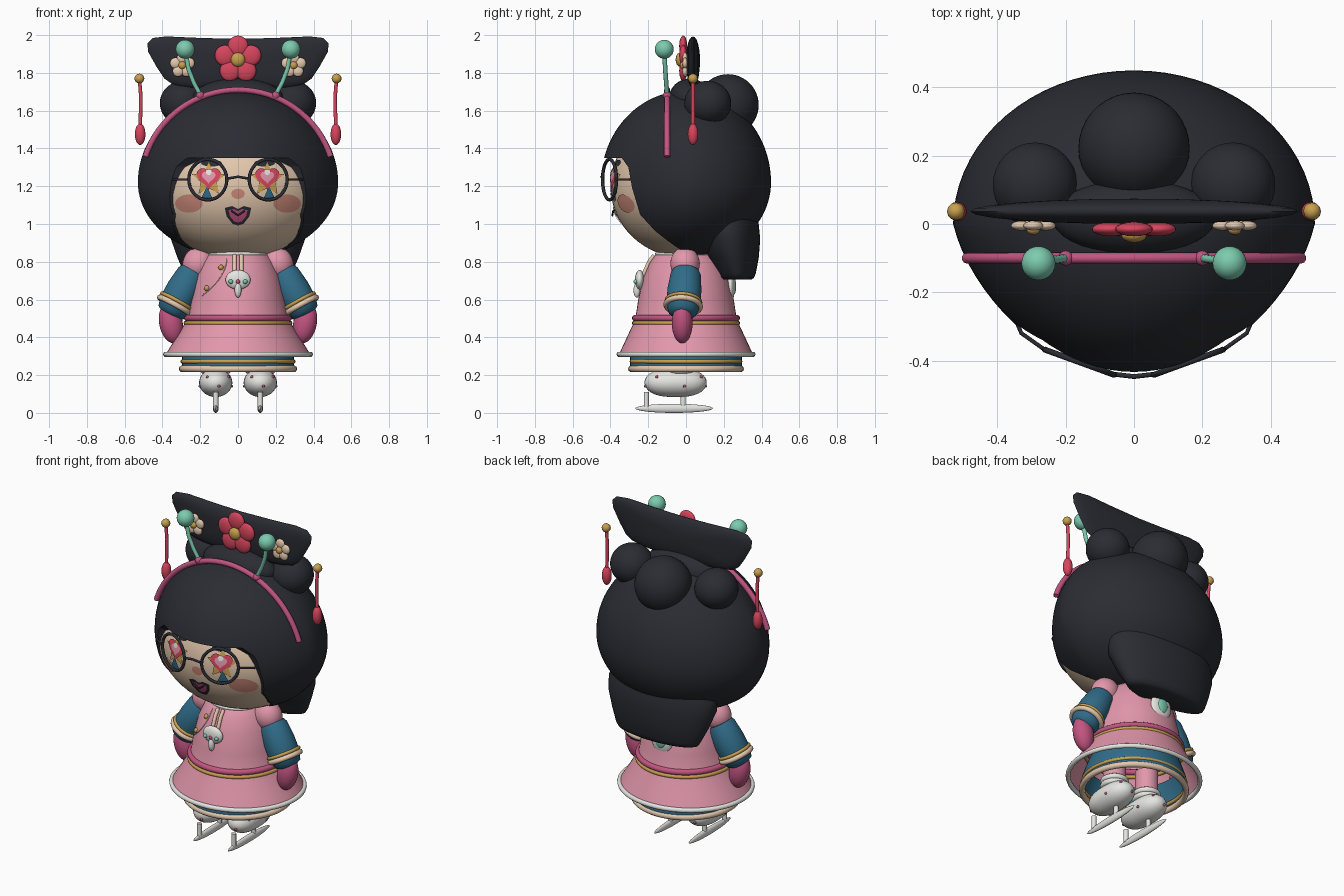
import bpy, bmesh
from math import sin, cos, pi, sqrt, radians, copysign
from mathutils import Vector

if "Cube" in bpy.data.objects:
    bpy.data.objects.remove(bpy.data.objects["Cube"])


def material(name, *rgb):
    m = bpy.data.materials.new(name)
    m.use_nodes = True
    m.diffuse_color = (*rgb, 1)
    m.node_tree.nodes["Principled BSDF"].inputs["Base Color"].default_value = (*rgb, 1)
    return m


black = material("hair black", .024, .025, .033)
skin = material("skin cream", .78, .58, .42)
pink = material("dress pink", .76, .31, .41)
rose = material("deep rose", .54, .09, .22)
blue = material("teal blue", .03, .15, .25)
gold = material("gold", .58, .35, .08)
white = material("white", .78, .78, .75)
mint = material("mint", .2, .6, .43)
red = material("red", .68, .06, .11)
blush = material("blush", .6, .25, .19)


def finish(obj, mat, angle=45):
    obj.data.materials.clear()
    obj.data.materials.append(mat)
    bpy.ops.object.select_all(action='DESELECT')
    obj.select_set(True)
    bpy.context.view_layer.objects.active = obj
    if obj.type == 'CURVE':
        bpy.ops.object.convert(target='MESH')
        obj = bpy.context.object
    bpy.ops.object.shade_smooth_by_angle(angle=radians(angle))
    return obj


def from_bmesh(name, bm, mat):
    mesh = bpy.data.meshes.new(name)
    bm.to_mesh(mesh)
    bm.free()
    obj = bpy.data.objects.new(name, mesh)
    bpy.context.collection.objects.link(obj)
    return finish(obj, mat)


def ball(name, loc, size, mat, seg=24, tilt=0):
    bm = bmesh.new()
    bmesh.ops.create_uvsphere(bm, u_segments=seg, v_segments=seg * 2 // 3, radius=1)
    size = size if isinstance(size, tuple) else (size,) * 3
    for v in bm.verts:
        v.co = Vector([a * b for a, b in zip(v.co, size)])
    obj = from_bmesh(name, bm, mat)
    obj.location = loc
    obj.rotation_euler.y = tilt
    return obj


def ring(name, loc, radius, thick, mat, axis=(0, 0, 1)):
    bpy.ops.mesh.primitive_torus_add(major_radius=radius, minor_radius=thick,
                                     major_segments=48, minor_segments=10, location=loc)
    obj = bpy.context.object
    obj.name = name
    obj.rotation_euler = Vector(axis).to_track_quat('Z', 'Y').to_euler()
    return finish(obj, mat)


def tube(name, pts, radius, mat):
    curve = bpy.data.curves.new(name, 'CURVE')
    curve.dimensions = '3D'
    curve.bevel_depth = radius
    curve.bevel_resolution = 3
    curve.use_fill_caps = True
    line = curve.splines.new('POLY')
    line.points.add(len(pts) - 1)
    for p, co in zip(line.points, pts):
        p.co = (*co, 1)
    obj = bpy.data.objects.new(name, curve)
    bpy.context.collection.objects.link(obj)
    return finish(obj, mat)


def loft(name, rings, mat, cap=True):
    bm = bmesh.new()
    rows = [[bm.verts.new(p) for p in r] for r in rings]
    n = len(rows[0])
    for a, b in zip(rows, rows[1:]):
        for i in range(n):
            bm.faces.new((a[i], a[(i + 1) % n], b[(i + 1) % n], b[i]))
    if cap:
        bm.faces.new(rows[0])
        bm.faces.new(rows[-1])
    bmesh.ops.recalc_face_normals(bm, faces=bm.faces)
    return from_bmesh(name, bm, mat)


def oval(rx, ry, cx=0, cy=0, n=48):
    return [(cx + rx * cos(2 * pi * i / n), cy + ry * sin(2 * pi * i / n)) for i in range(n)]


def lathe(name, profile, mat, x=0, y=0, cap=False):
    return loft(name, [[(*p, z) for p in oval(r, r, x, y)] for z, r in profile], mat, cap)


# Head, and the hair: flatter below, narrowed to the front, cut open for the face
HEAD = (.48, .40, .38)
HZ = 1.2
ball("head", (0, 0, HZ), HEAD, skin, 48)
hair = ball("hair", (0, 0, 1.22), (.53, .45, .485), black, 72)
for v in hair.data.vertices:
    v.co.z *= .83 if v.co.z < 0 else 1
    v.co.x *= 1 - .2 * max(0, -v.co.y / .45)
opening = [(-.7, 1.35), (-.34, 1.35), (-.305, 1.3), (-.285, 1.19), (-.243, 1.05),
           (-.164, .963), (-.095, .91), (.06, .8), (-.7, .8)]
cutter = loft("face_cutter", [[(x, y, z) for y, z in opening] for x in (-1, 1)], black)
cutter.hide_render = True
cut = hair.modifiers.new("face opening", 'BOOLEAN')
cut.object = cutter
cut.operation = 'DIFFERENCE'
cut.solver = 'EXACT'
bpy.context.view_layer.objects.active = hair
bpy.ops.object.modifier_apply(modifier=cut.name)
bpy.data.objects.remove(cutter)
finish(hair, black, 40)

rows = [(1.08, .31, .23, .13), (1.0, .355, .225, .16), (.92, .355, .23, .163),
        (.82, .32, .25, .135), (.74, .285, .27, .1), (.715, .27, .27, .09), (.705, .24, .27, .075)]
loft("back_hair", [[(*p, z) for p in oval(rx, ry, 0, cy)] for z, rx, cy, ry in rows], black)
ball("back_bun", (0, .222, 1.63), .163, black, 36)
ball("crown_bun", (0, .02, 1.665), (.24, .11, .105), black, 36)

# Wide upright headdress, a pillow built from its outline
half = [(0, 1.98), (.2, 1.985), (.38, 1.993), (.45, 1.985), (.48, 1.955), (.475, 1.91),
        (.43, 1.83), (.39, 1.77), (.35, 1.742), (.28, 1.725), (.15, 1.715), (0, 1.715)]
outline = half + [(-x, z) for x, z in half[-2:0:-1]]
layers = [(-sin(a), max(cos(a), .02)) for a in [radians(d) for d in range(-90, 91, 15)]]
loft("headdress", [[(x * s, .037 + t * .037, 1.87 + (z - 1.87) * s) for x, z in outline]
                   for t, s in layers], black)


def flower(name, x, y, z, size, depth, mat):
    for i in range(5):
        a = pi / 2 + i * 2 * pi / 5
        ball(name + "_petal", (x + size * .58 * cos(a), y, z + size * .58 * sin(a)),
             (size * .44, depth, size * .44), mat, 18)
    ball(name + "_centre", (x, y - depth * .8, z), (size * .3, depth * 1.1, size * .3), gold, 16)


flower("red_flower", 0, -.015, 1.87, .125, .021, red)
tube("headband", [(.515 * cos(a), -.1, 1.2 + .51 * sin(a))
                  for a in [radians(18 + i * 4.5) for i in range(33)]], .016, rose)

# Body, dress and underskirt
profile = [(.87, .12), (.84, .16), (.8, .19), (.72, .225), (.6, .253), (.5, .268),
           (.46, .29), (.38, .34), (.31, .383)]


def depth_of(r):
    return r if r < .27 else .27 + .75 * (r - .27)


def dress_radius(z):
    for (z0, r0), (z1, r1) in zip(profile, profile[1:]):
        if z0 >= z >= z1:
            return r0 + (r1 - r0) * (z0 - z) / (z0 - z1)


loft("dress", [[(*p, z) for p in oval(r, depth_of(r))] for z, r in profile], pink, False)
lathe("underskirt", [(.4, .26), (.3, .295), (.235, .297)], blue)
for name, z, r, t, mat in [("collar", .842, .152, .012, white), ("sash", .502, .268, .018, rose),
                           ("sash_trim", .476, .276, .012, gold), ("skirt_rim", .31, .383, .014, white),
                           ("underskirt_trim", .272, .294, .011, gold),
                           ("underskirt_hem", .233, .295, .018, skin)]:
    ring(name, (0, 0, z), r, t, mat).scale.y = depth_of(r) / r


def on_dress(x, z, lift=0):
    return (x, -sqrt(dress_radius(z) ** 2 - x * x) - lift, z)


tube("dress_seam", [on_dress(-.06 - .13 * t * t, .82 - .2 * t)
                    for t in [i / 10 for i in range(11)]], .003, skin)
for x, z in [(-.09, .77), (-.165, .66)]:
    ball("button", on_dress(x, z), .015, gold, 12)

# Pendants at the front and back
for x in (-.018, .018):
    tube("pendant_cord", [on_dress(x, z, .006) for z in (.835, .8, .76, .72)], .011, skin)
ball("pendant", (0, -.245, .705), (.066, .025, .052), white)
ball("pendant_drop", (0, -.26, .65), (.018, .018, .04), white, 16)
for x, mat in [(-.038, mint), (0, rose), (.038, mint)]:
    ball("pendant_gem", (x, -.266, .695), .012, mat, 12)
ball("back_pendant", (0, .235, .67), (.07, .024, .085), white)
ball("back_gem", (0, .252, .67), (.035, .014, .045), mint)


# Thin plates that hug the face
def decal(name, outline, mat, lift):
    bm = bmesh.new()

    def vert(x, z):
        y = -HEAD[1] * sqrt(1 - (x / HEAD[0]) ** 2 - ((z - HZ) / HEAD[2]) ** 2)
        return bm.verts.new((x, y - lift, z))

    n = len(outline)
    cx, cz = (sum(p[k] for p in outline) / n for k in (0, 1))
    centre = vert(cx, cz)
    inner, outer = [[vert(cx + (x - cx) * s, cz + (z - cz) * s) for x, z in outline] for s in (.5, 1)]
    for i in range(n):
        j = (i + 1) % n
        bm.faces.new((centre, inner[i], inner[j]))
        bm.faces.new((inner[i], outer[i], outer[j], inner[j]))
    bm.normal_update()
    bmesh.ops.reverse_faces(bm, faces=[f for f in bm.faces if f.normal.y > 0])
    from_bmesh(name, bm, mat)


def star(cx, cz, r, inner):
    return [(cx + r * k * sin(i * pi / 5), cz + r * k * cos(i * pi / 5))
            for i in range(10) for k in [inner if i % 2 else 1]]


def heart(cx, cz, s):
    ts = [2 * pi * i / 32 for i in range(32)]
    return [(cx + s * sin(t) ** 3,
             cz + s * (13 * cos(t) - 5 * cos(2 * t) - 2 * cos(3 * t) - cos(4 * t)) / 16) for t in ts]


decal("nose", oval(.036, .027, 0, 1.16, 24), blush, .004)
mouth = [(0, 1.08), (.03, 1.095), (.07, 1.085), (.06, 1.04), (.028, 1.0), (0, .992)]
mouth += [(-x, z) for x, z in mouth[-2:0:-1]]
decal("mouth_outline", mouth, black, .005)
decal("mouth", [(x * .72, 1.045 + (z - 1.045) * .7) for x, z in mouth], rose, .009)
tube("mouth_crease", [(-.035, -.385, 1.07), (0, -.39, 1.045), (.035, -.385, 1.07)], .005, black)

for s, side in ((1, "left_"), (-1, "right_")):
    # Face details and glasses
    decal(side + "cheek", oval(.073, .048, s * .26, 1.108, 28), blush, .004)
    decal(side + "lash", oval(.055, .018, s * .14, 1.322, 20), black, .004)
    decal(side + "eye_drop", [(s * .165, 1.2), (s * .133, 1.13), (s * .165, 1.118), (s * .197, 1.13)],
          blue, .012)
    decal(side + "eye_star", star(s * .155, 1.235, .092, .48), gold, .008)
    decal(side + "eye_heart", heart(s * .155, 1.248, .064), red, .014)
    decal(side + "eye_inner_heart", heart(s * .155, 1.25, .036), pink, .018)
    decal(side + "eye_shine", oval(.016, .016, s * .155, 1.275, 12), white, .021)
    ring(side + "glasses_rim", (s * .16, -.405, 1.235), .107, .009, black,
         (s * sin(radians(20)), -cos(radians(20)), 0))
    tube(side + "glasses_arm", [(s * .262, -.368, 1.235), (s * .33, -.32, 1.235), (s * .36, -.25, 1.235)],
         .006, black)

    # Hair ornaments
    ball(side + "bun", (s * .29, .115, 1.64), (.124, .124, .118), black, 32)
    flower(side + "small_flower", s * .295, -.005, 1.84, .066, .014, skin)
    tube(side + "antenna", [(s * .2, -.1, 1.685), (s * .235, -.105, 1.75), (s * .262, -.11, 1.82),
                            (s * .28, -.115, 1.92)], .012, mint)
    ball(side + "antenna_base", (s * .2, -.1, 1.68), .022, rose, 16)
    ball(side + "antenna_ball", (s * .28, -.115, 1.925), .05, mint)
    tube(side + "tassel_cord", [(s * .522, .037, 1.77), (s * .514, .037, 1.67), (s * .518, .037, 1.5)], .01, red)
    ball(side + "tassel_bead", (s * .522, .037, 1.77), .026, gold, 12)
    ball(side + "tassel", (s * .518, .037, 1.475), (.028, .028, .057), red, 16)

    # Arms
    top, wrist = Vector((s * .235, 0, .75)), Vector((s * .335, -.015, .568))
    axis = (wrist - top).normalized()
    ball(side + "shoulder", (s * .21, -.005, .79), (.083, .078, .09), pink, tilt=-s * .4)
    sleeve = lathe(side + "sleeve", [(0, .07), (.02, .08), (.11, .09), (.2, .09), (.25, .075), (.27, .04)],
                   blue, cap=True)
    sleeve.location = top
    sleeve.rotation_euler = axis.to_track_quat('Z', 'Y').to_euler()
    ring(side + "cuff", wrist, .09, .015, skin, axis)
    ring(side + "cuff_trim", wrist - axis * .024, .09, .01, gold, axis)
    ball(side + "mitten", (s * .355, -.02, .475), (.062, .055, .108), rose, tilt=s * .2)

    # Legs, boots and skates
    x = s * .118
    lathe(side + "leg", [(.4, .065), (.19, .065)], pink, x, -.03)
    for z in (.225, .255):
        ring(side + "boot_cuff", (x, -.03, z), .064, .018, white)
    boot = ball(side + "boot", (x, -.055, .16), (.088, .165, .076), white, 32)
    for v in boot.data.vertices:
        v.co.y = copysign(abs(v.co.y / .165) ** .75 * .165, v.co.y)
    for i in range(8):
        a, h = i * pi / 4 + .2, (.4 if i % 2 else -.25)
        c = sqrt(1 - h * h)
        y = copysign(abs(c * sin(a)) ** .75, sin(a))
        ball(side + "boot_dot", (x + .088 * c * cos(a), -.055 + .165 * y, .16 + .076 * h),
             .008, rose, 8)
    for y in (-.21, -.015):
        tube(side + "skate_post", [(x, y, .03), (x, y, .11)], .014, white)
    ball(side + "skate_blade", (x, -.063, .024), (.015, .206, .024), white, 24)

tube("glasses_bridge", [(-.06, -.44, 1.24), (0, -.447, 1.25), (.06, -.44, 1.24)], .007, black)
